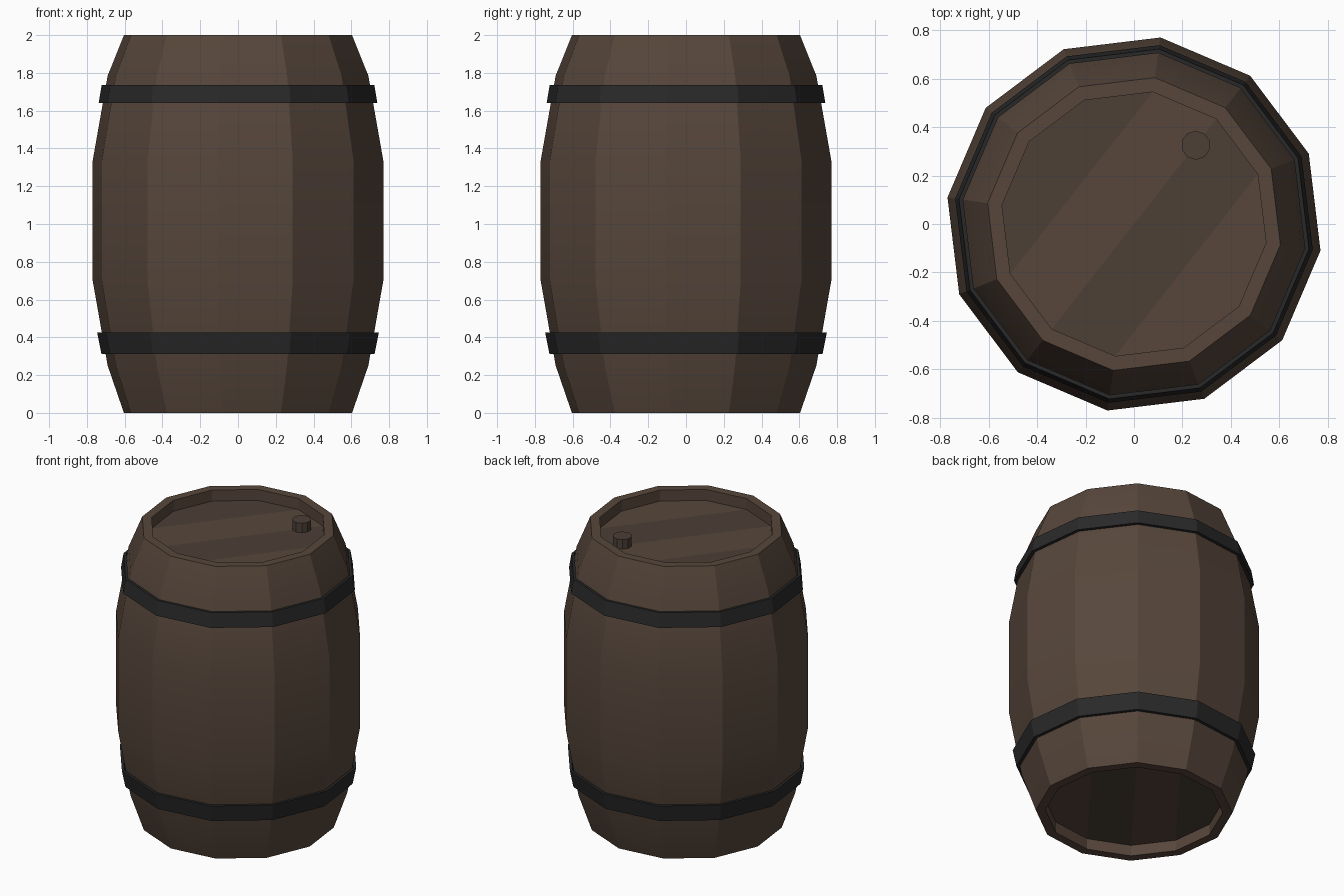
import bpy, bmesh
from math import cos, sin, radians

if "Cube" in bpy.data.objects:
    bpy.data.objects.remove(bpy.data.objects["Cube"])

SIDES = 12
TURN = 21.9          # rotation of the twelve-sided plan, degrees


def material(name, r, g, b):
    m = bpy.data.materials.new(name)
    m.diffuse_color = (r, g, b, 1)
    m.use_nodes = True
    m.node_tree.nodes["Principled BSDF"].inputs["Base Color"].default_value = m.diffuse_color
    return m


wood = material("wood", 0.095, 0.062, 0.044)
wood_dark = material("dark_wood", 0.072, 0.05, 0.037)
iron = material("iron", 0.022, 0.022, 0.022)


def point(i, r, z, sides=SIDES):
    a = radians(TURN + 360 * i / sides)
    return (r * cos(a), r * sin(a), z)


def finish(name, bm, mats):
    me = bpy.data.meshes.new(name)
    bm.to_mesh(me)
    bm.free()
    for m in mats:
        me.materials.append(m)
    ob = bpy.data.objects.new(name, me)
    bpy.context.collection.objects.link(ob)
    return ob


def revolve(name, profile, mat, closed=False):
    """Turn a (radius, z) profile, listed from bottom to top outside."""
    bm = bmesh.new()
    rings = [[bm.verts.new(point(i, r, z)) for i in range(SIDES)] for r, z in profile]
    pairs = list(zip(rings, rings[1:]))
    if closed:
        pairs.append((rings[-1], rings[0]))
    for lo, hi in pairs:
        for i in range(SIDES):
            j = (i + 1) % SIDES
            bm.faces.new((lo[i], lo[j], hi[j], hi[i]))
    return finish(name, bm, [mat])


def head(name, r, z, up):
    """Recessed end made of four planks running between plan corners."""
    bm = bmesh.new()
    v = [bm.verts.new(point(i + 1, r, z)) for i in range(SIDES)]
    planks = [(1, 2, 3, 4, 5), (0, 1, 5, 6), (6, 7, 11, 0), (7, 8, 9, 10, 11)]
    for k, ids in enumerate(planks):
        f = bm.faces.new([v[i] for i in ids])
        f.material_index = (k + 1) % 2
        if (f.normal.z if f.normal.length else 1) and not up:
            f.normal_flip()
    return finish(name, bm, [wood, wood_dark])


# Staves with the rims and the inner lips
staves = revolve("staves", [
    (0.55, 0.075), (0.55, 0), (0.61, 0), (0.697, 0.25), (0.777, 0.70),
    (0.777, 1.335), (0.697, 1.785), (0.61, 2.0), (0.55, 2.0), (0.55, 1.925)], wood)
bpy.context.view_layer.objects.active = staves
staves.select_set(True)
bpy.ops.object.shade_smooth_by_angle(angle=radians(25))

# Plank heads
head("top_head", 0.55, 1.925, True)
head("bottom_head", 0.55, 0.075, False)

# Iron hoops
revolve("upper_hoop", [(0.718, 1.64), (0.745, 1.64), (0.729, 1.737), (0.712, 1.737)], iron, True)
revolve("lower_hoop", [(0.705, 0.312), (0.73, 0.312), (0.753, 0.425), (0.735, 0.425)], iron, True)

# Bung on the top head
bm = bmesh.new()
bmesh.ops.create_cone(bm, cap_ends=True, segments=10, radius1=0.06, radius2=0.06, depth=0.075)
a = radians(TURN + 30)
bmesh.ops.translate(bm, verts=bm.verts, vec=(0.413 * cos(a), 0.413 * sin(a), 1.9525))
finish("bung", bm, [wood_dark])
